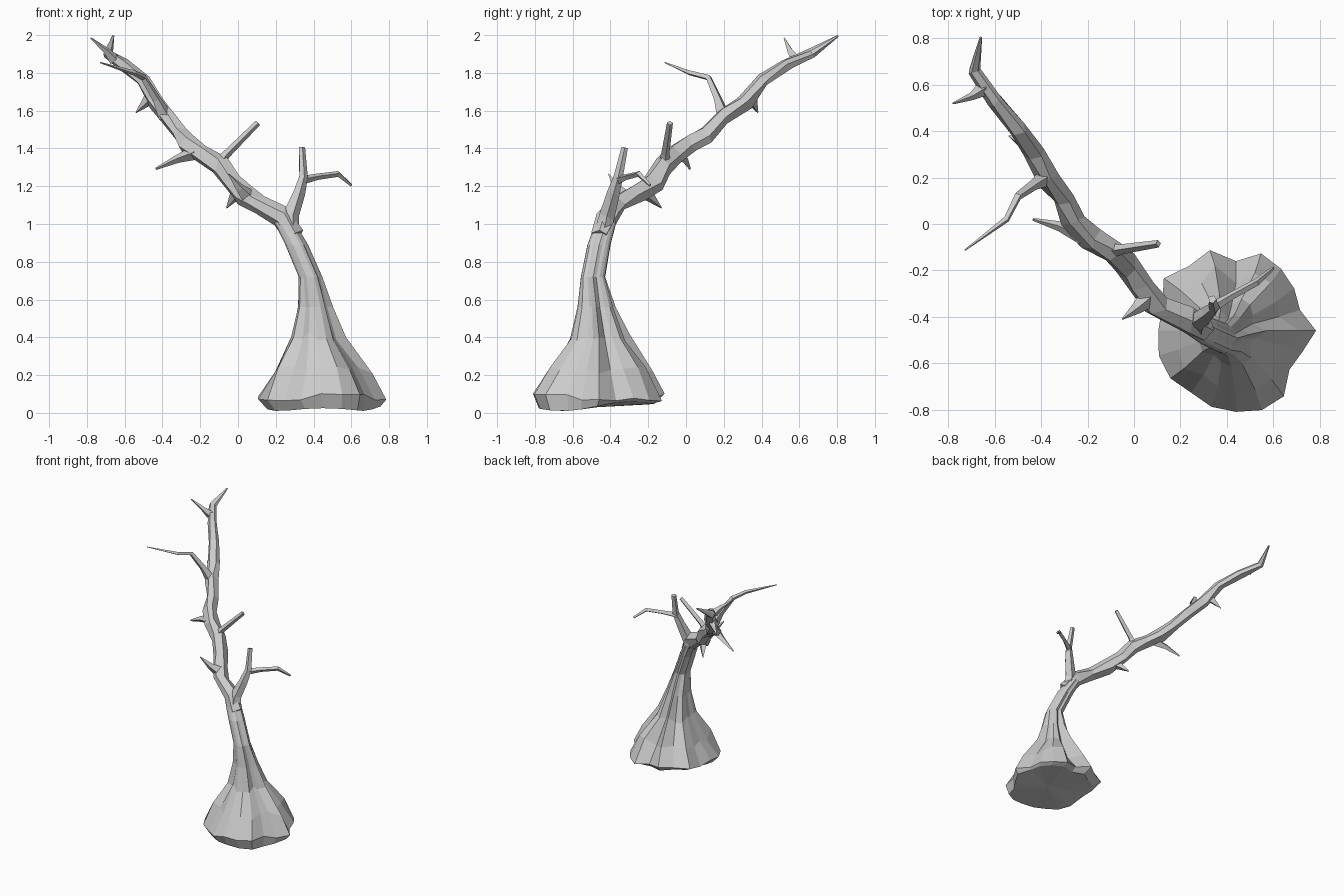
import bpy, bmesh, math, random
from mathutils import Vector

random.seed(4)


def finish(bm, name):
    bmesh.ops.recalc_face_normals(bm, faces=bm.faces)
    me = bpy.data.meshes.new(name)
    bm.to_mesh(me)
    bm.free()
    ob = bpy.data.objects.new(name, me)
    bpy.context.collection.objects.link(ob)
    return ob


def skin(bm, rings):
    for a, b in zip(rings, rings[1:]):
        n = len(a)
        for i in range(n):
            bm.faces.new((a[i], a[(i + 1) % n], b[(i + 1) % n], b[i]))


def fan(bm, ring, co):
    c = bm.verts.new(co)
    for i in range(len(ring)):
        bm.faces.new((ring[i], ring[(i + 1) % len(ring)], c))


def limb(name, path, sides=5, jitter=0.0):
    """Faceted tube along (x, y, z, radius) points."""
    bm = bmesh.new()
    pts = [Vector(p[:3]) for p in path]
    rings, u = [], Vector((0.3, -1, 0.2))
    for k, p in enumerate(pts):
        t = (pts[min(k + 1, len(pts) - 1)] - pts[max(k - 1, 0)]).normalized()
        u = (u - t * u.dot(t)).normalized()
        v = t.cross(u)
        ring = []
        for i in range(sides):
            a = math.tau * (i + jitter * random.uniform(-1, 1)) / sides
            r = path[k][3] * (1 + jitter * random.uniform(-0.8, 0.8))
            slide = t * path[k][3] * jitter * random.uniform(-2, 2)
            if k in (0, len(pts) - 1):
                slide *= 0
            ring.append(bm.verts.new(p + slide + (u * math.cos(a) + v * math.sin(a)) * r))
        rings.append(ring)
    skin(bm, rings)
    bm.faces.new(rings[0])
    bm.faces.new(rings[-1])
    return finish(bm, name)


# Flared root base: lobed outline fading into the round trunk
lobes = [.345, .29, .31, .33, .35, .30, .365, .345, .385, .335,
         .335, .35, .35, .33, .345, .35, .36, .35, .285, .30]
levels = [  # centre x, centre y, z, mean radius, lobe strength
    (.45, -.47, .035, .30, .8),
    (.44, -.46, .085, .337, 1.0),
    (.44, -.46, .22, .25, 1.5),
    (.42, -.46, .40, .138, 2.0),
    (.407, -.475, .56, .088, 2.0),
    (.383, -.492, .72, .062, 1.0),
    (.31, -.46, .89, .060, .8),
    (.25, -.425, 1.00, .054, .5),
    (.225, -.405, 1.05, .035, 0)]
bm = bmesh.new()
rings = []
for k, (cx, cy, z, r, s) in enumerate(levels):
    ring = []
    for i, l in enumerate(lobes):
        a = math.tau * i / 20
        rr = r * (1 + s * (l / .337 - 1))
        if 2 <= k <= 4:
            rr *= 1 + (.05 if i % 3 == 0 else -.02)
        dz = 0
        if k == 0:
            dz = .022 * math.sin(a) - .012 * math.cos(3 * a + 1.57)
            dz = max(dz, -.035)
        elif k == 1:
            dz = random.uniform(-.025, .02)
        elif k < 4:
            dz = random.uniform(-.03, .03)
        ring.append(bm.verts.new((cx + rr * math.cos(a), cy + rr * math.sin(a), z + dz)))
    rings.append(ring)
skin(bm, rings)
fan(bm, rings[0], (.45, -.47, .03))
fan(bm, rings[-1], (.22, -.40, 1.06))
finish(bm, "trunk")

# Long gnarled main bough
limb("main_bough", [
    (.30, -.45, .93, .052), (.22, -.41, 1.035, .057), (.10, -.355, 1.11, .056),
    (.025, -.26, 1.155, .056), (-.025, -.175, 1.21, .052), (-.09, -.12, 1.31, .048),
    (-.19, -.06, 1.365, .050), (-.265, .02, 1.42, .050), (-.30, .11, 1.475, .044),
    (-.375, .20, 1.57, .046), (-.435, .31, 1.645, .043), (-.50, .41, 1.76, .038),
    (-.60, .53, 1.845, .035), (-.69, .66, 1.90, .027), (-.66, .805, 1.995, .006)],
    sides=6, jitter=.22)

# Upright fork
limb("upright_fork", [
    (.28, -.44, .95, .045), (.275, -.42, 1.04, .046), (.32, -.385, 1.16, .034),
    (.345, -.36, 1.25, .026), (.338, -.325, 1.405, .018)], jitter=.1)

# Twigs and broken spikes
twigs = {
    "fork_twig": [(.33, -.365, 1.23, .024), (.42, -.31, 1.25, .017),
                  (.53, -.25, 1.265, .016), (.60, -.19, 1.205, .008)],
    "stub_twig": [(-.10, -.115, 1.32, .035), (-.06, -.11, 1.37, .022), (.105, -.085, 1.535, .016)],
    "low_twig": [(-.22, -.05, 1.38, .04), (-.32, -.01, 1.345, .022), (-.435, .02, 1.292, .006)],
    "long_twig": [(-.385, .20, 1.57, .04), (-.43, .17, 1.66, .024), (-.50, .12, 1.775, .018),
                  (-.55, .02, 1.80, .014), (-.73, -.113, 1.855, .003)],
    "top_twig": [(-.655, .58, 1.87, .032), (-.70, .55, 1.92, .017), (-.78, .52, 1.985, .004)],
    "front_spike": [(.06, -.32, 1.14, .045), (.01, -.365, 1.19, .025), (-.05, -.41, 1.265, .003)],
    "under_spike": [(.0, -.22, 1.17, .04), (-.06, -.13, 1.085, .003)],
    "upper_spike": [(-.46, .34, 1.67, .038), (-.54, .38, 1.59, .003)],
}
for name, path in twigs.items():
    limb(name, path, sides=4)
